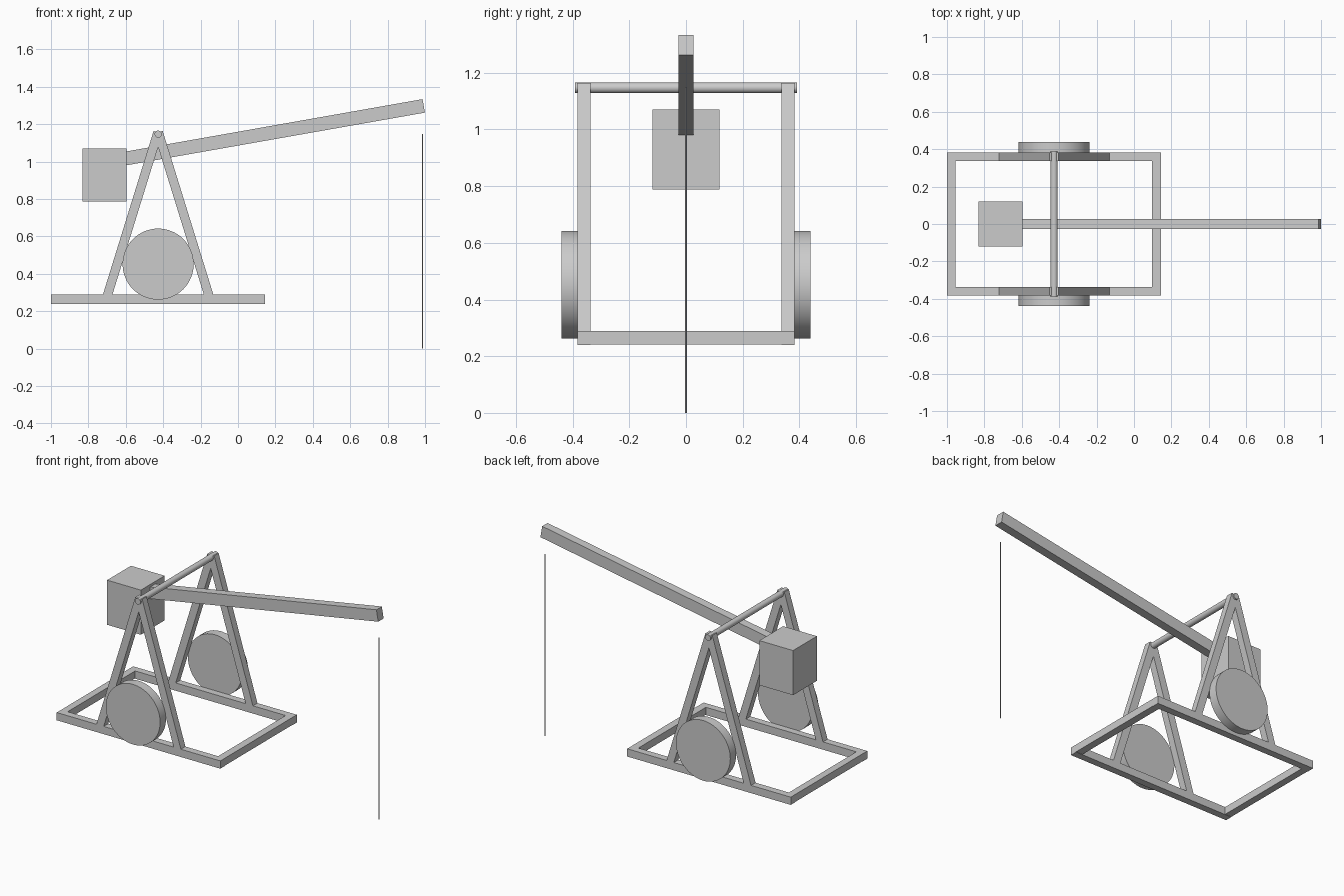
import bpy
from math import radians, pi
from mathutils import Vector

if "Cube" in bpy.data.objects:
    bpy.data.objects.remove(bpy.data.objects["Cube"])

AX = -0.427  # x of axle and wheels


def box(name, x, y, z):
    """Box from (min, max) ranges."""
    bpy.ops.mesh.primitive_cube_add(size=1, location=[sum(r) / 2 for r in (x, y, z)])
    ob = bpy.context.object
    ob.name = name
    ob.scale = [r[1] - r[0] for r in (x, y, z)]
    bpy.ops.object.transform_apply(location=False, rotation=False, scale=True)
    return ob


def beam(name, a, b, width, thick):
    """Square-ended beam in the xz plane from a to b."""
    a, b = Vector(a), Vector(b)
    d = b - a
    ob = box(name, (0, d.length), (-width / 2, width / 2), (-thick / 2, thick / 2))
    ob.location = (a + b) / 2
    ob.rotation_euler = (0, -Vector((d.x, d.z)).angle_signed(Vector((1, 0))), 0)
    return ob


def cylinder(name, loc, r, depth, sides, along_y=True):
    bpy.ops.mesh.primitive_cylinder_add(vertices=sides, radius=r, depth=depth, location=loc,
                                        rotation=(pi / 2 if along_y else 0, 0, 0))
    ob = bpy.context.object
    ob.name = name
    bpy.ops.object.shade_smooth_by_angle(angle=radians(30))
    return ob


# Base frame cross beams
box("rear_cross_beam", (-1.0, -0.955), (-0.382, 0.382), (0.242, 0.289))
box("front_cross_beam", (0.097, 0.144), (-0.382, 0.382), (0.242, 0.289))

# Side rails, A-frame legs and wheels on both sides
for side, s in (("left", -1), ("right", 1)):
    box(side + "_rail", (-1.0, 0.144), tuple(sorted((s * 0.337, s * 0.382))), (0.240, 0.289))
    for end, e in (("rear", -1), ("front", 1)):
        y = s * 0.3595
        beam(f"{side}_{end}_leg", (AX + e * 0.281, y, 0.253), (AX + e * 0.001, y, 1.157),
             0.045, 0.0485)
    cylinder(side + "_wheel", (AX, s * 0.410, 0.452), 0.190, 0.058, 64)

# Axle across the A-frame tops
cylinder("axle", (AX, 0, 1.147), 0.019, 0.782, 32)

# Throwing arm, counterweight and sling rope
beam("throwing_arm", (-0.65, 0, 1.008), (0.993, 0, 1.298), 0.054, 0.073)
box("counterweight", (-0.832, -0.596), (-0.119, 0.119), (0.788, 1.070))
cylinder("sling_rope", (0.986, 0, 0.574), 0.003, 1.148, 12, along_y=False)
